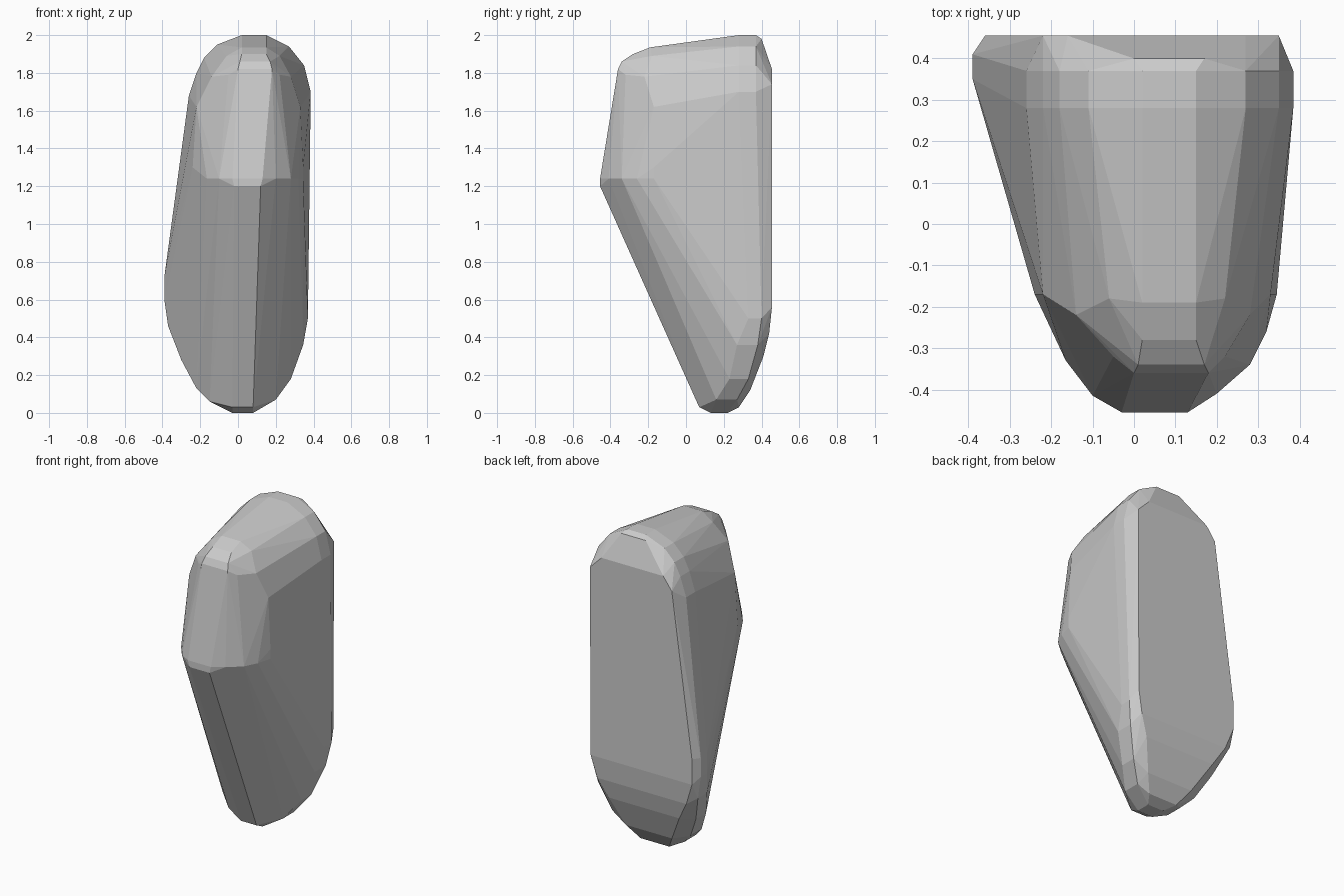
import bpy
import bmesh
import math

# Remove the default cube only
default_cube = bpy.data.objects.get("Cube")
if default_cube:
    bpy.data.objects.remove(default_cube, do_unlink=True)


def make_material(name, linear_colour):
    material = bpy.data.materials.new(name)
    material.use_nodes = True
    material.diffuse_color = linear_colour
    shader = material.node_tree.nodes["Principled BSDF"]
    shader.inputs["Base Color"].default_value = linear_colour
    return material


def section(height, outline):
    """Horizontal outline of (x, y) points placed at one height."""
    return [(x, y, height) for x, y in outline]


def band(outline, front, back):
    """Upright outline of (x, z) points repeated at two depths."""
    return [(x, y, z) for x, z in outline for y in (front, back)]


def bar(left, right, y, z):
    """Two points of a short edge running across the width."""
    return [(left, y, z), (right, y, z)]


def build_hull(name, points, material):
    """Wrap the guide points in a faceted shell and merge flat facets."""
    mesh = bpy.data.meshes.new(name)
    bm = bmesh.new()
    for point in points:
        bm.verts.new(point)
    result = bmesh.ops.convex_hull(bm, input=bm.verts[:])
    spare = set(result["geom_interior"]) | set(result["geom_unused"])
    loose = [v for v in spare if isinstance(v, bmesh.types.BMVert) and v.is_valid]
    bmesh.ops.delete(bm, geom=loose, context="VERTS")
    bmesh.ops.dissolve_limit(bm, angle_limit=math.radians(2),
                             verts=bm.verts[:], edges=bm.edges[:])
    bmesh.ops.recalc_face_normals(bm, faces=bm.faces[:])
    bm.to_mesh(mesh)
    bm.free()
    mesh.materials.append(material)
    shell = bpy.data.objects.new(name, mesh)
    bpy.context.collection.objects.link(shell)
    return shell


guides = []

# Rounded crown near the back
guides += band([(-.26, 1.68), (-.22, 1.8), (-.18, 1.88), (-.11, 1.95), (.02, 2),
                (.15, 2), (.27, 1.94), (.35, 1.84), (.385, 1.7)], .28, .37)
guides += bar(0, .17, .4, 1.98)

# Widest line of both flanks
guides += band([(-.39, .72), (-.39, .6)], .35, .41)
guides += band([(.37, .5)], .33, .4)

# Flat back panel
guides += band([(-.36, .56), (-.36, .72), (-.22, 1.74), (-.16, 1.82), (.27, 1.82),
                (.35, 1.74), (.345, .56)], .455, .455)

# Lower flanks curving in towards the base
guides += band([(-.37, .46)], .32, .41)
guides += band([(.345, .36)], .27, .38)
guides += band([(-.3, .28), (.28, .18)], .23, .33)
guides += band([(-.22, .13), (.2, .07)], .16, .27)
guides += band([(-.15, .06)], .12, .23)

# Base and the curve up to the back panel
guides += bar(-.03, .08, .07, .03)
guides += bar(-.03, .08, .13, 0)
guides += bar(-.03, .08, .22, 0)
guides += bar(-.08, .12, .28, .03)
guides += bar(-.14, .18, .34, .12)
guides += bar(-.24, .25, .41, .3)
guides += bar(-.31, .31, .44, .42)

# Nose around its most forward point
guides += section(1.24, [(-.24, -.15), (-.165, -.33), (-.1, -.415), (-.03, -.455),
                         (.13, -.455), (.2, -.41), (.28, -.34), (.32, -.26),
                         (.345, -.17)])
guides += bar(-.02, .12, -.455, 1.2)

# Rounded shoulder above the nose
guides += bar(-.24, .345, -.17, 1.3)
guides += bar(-.22, .33, -.17, 1.62)
guides += bar(-.14, .28, -.22, 1.78)
guides += bar(-.05, .22, -.32, 1.79)
guides += bar(0, .18, -.36, 1.82)
guides += bar(.01, .17, -.34, 1.86)
guides += bar(.02, .15, -.28, 1.9)
guides += bar(.02, .15, -.19, 1.935)
guides += bar(-.06, .22, -.18, 1.89)

grey = make_material("plain_grey", (.6, .6, .6, 1))
build_hull("faceted_stone", guides, grey)
